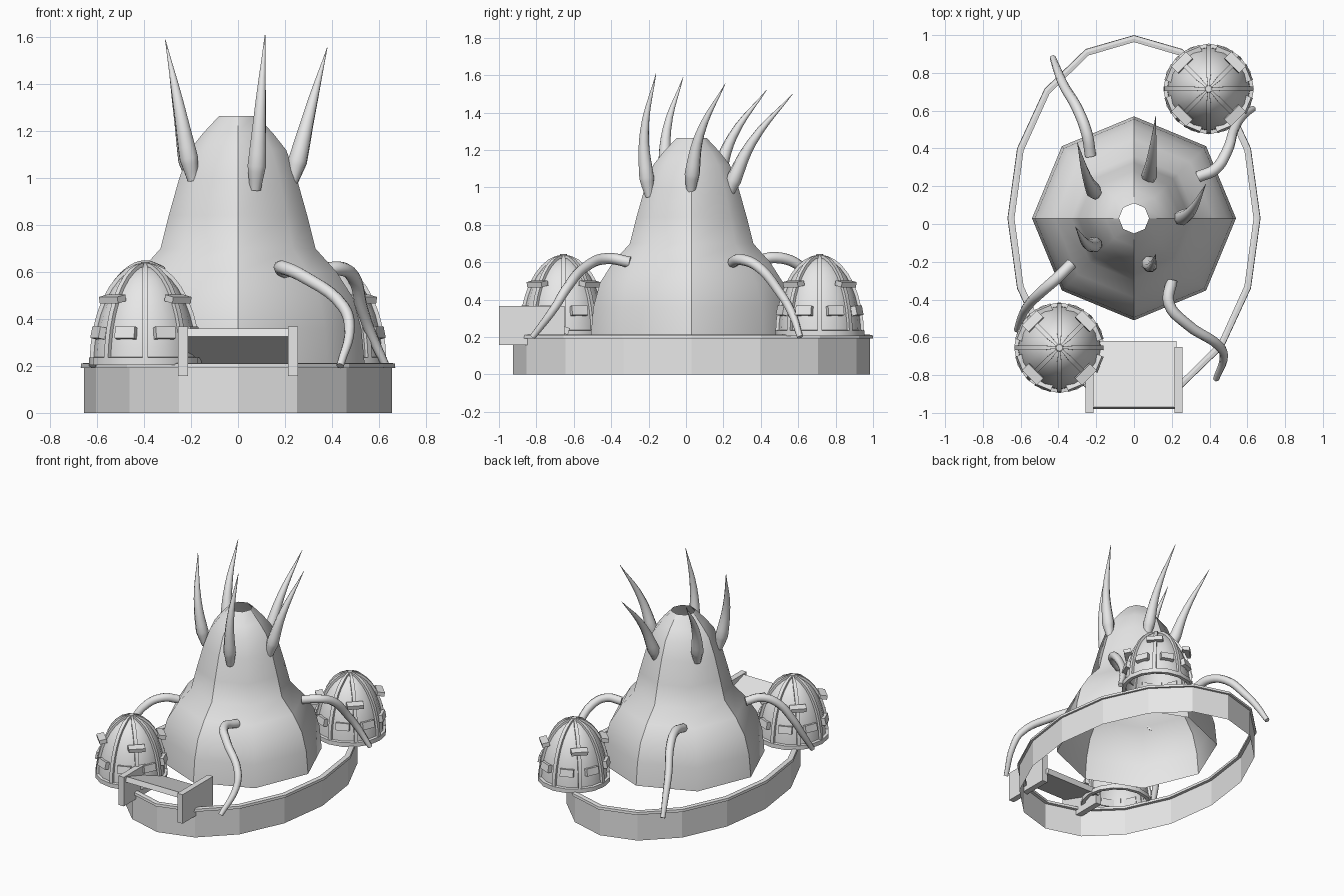
import bpy, bmesh, math
from mathutils import Vector, Matrix

if "Cube" in bpy.data.objects:
    bpy.data.objects.remove(bpy.data.objects["Cube"])

CY = 0.03                                  # centre line of the building
grey = bpy.data.materials.new("plain grey")
grey.diffuse_color = (0.8, 0.8, 0.8, 1)
grey.use_nodes = True
grey.node_tree.nodes["Principled BSDF"].inputs["Base Color"].default_value = grey.diffuse_color


def finish(name, bm, angle=None):
    """Turn a bmesh into an object, optionally smooth below an angle."""
    me = bpy.data.meshes.new(name)
    bm.to_mesh(me)
    bm.free()
    ob = bpy.data.objects.new(name, me)
    bpy.context.collection.objects.link(ob)
    me.materials.append(grey)
    if angle:
        bpy.ops.object.select_all(action='DESELECT')
        ob.select_set(True)
        bpy.context.view_layer.objects.active = ob
        bpy.ops.object.shade_smooth_by_angle(angle=math.radians(angle))
    return ob


def lathe(bm, profile, n, c, ax=0, ay=0, closed=False):
    """Revolve (r, z) points; ax, ay add elliptical radii."""
    rings = []
    for r, z in profile:
        rings.append([bm.verts.new((c[0] + (ax + r) * math.cos(2 * math.pi * i / n),
                                    c[1] + (ay + r) * math.sin(2 * math.pi * i / n), z))
                      for i in range(n)])
    m = len(rings)
    for j in range(m if closed else m - 1):
        a, b = rings[j], rings[(j + 1) % m]
        for i in range(n):
            k = (i + 1) % n
            bm.faces.new((a[i], a[k], b[k], b[i]))


def add_box(bm, size, matrix):
    bmesh.ops.create_cube(bm, size=1, matrix=matrix @ Matrix.Diagonal((*size, 1)))


def tube(name, points, radii, depth):
    """Tapered tube through points."""
    cu = bpy.data.curves.new(name, 'CURVE')
    cu.dimensions = '3D'
    cu.bevel_depth = depth
    cu.bevel_resolution = 2
    cu.resolution_u = 5
    cu.use_fill_caps = True
    sp = cu.splines.new('BEZIER')
    sp.bezier_points.add(len(points) - 1)
    for bp, p, r in zip(sp.bezier_points, points, radii):
        bp.co = p
        bp.radius = r
        bp.handle_left_type = bp.handle_right_type = 'AUTO'
    ob = bpy.data.objects.new(name, cu)
    bpy.context.collection.objects.link(ob)
    cu.materials.append(grey)
    bpy.ops.object.select_all(action='DESELECT')
    ob.select_set(True)
    bpy.context.view_layer.objects.active = ob
    bpy.ops.object.convert(target='MESH')
    bpy.ops.object.shade_smooth_by_angle(angle=math.radians(50))


# Oval foundation wall and its rim
bm = bmesh.new()
lathe(bm, [(0, 0), (0, 0.2)], 16, (0, CY), 0.655, 0.955)
finish("foundation_wall", bm)
bm = bmesh.new()
lathe(bm, [(0.015, 0.192), (0.013, 0.21), (-0.004, 0.213), (-0.022, 0.21), (-0.022, 0.192)],
      16, (0, CY), 0.655, 0.955, closed=True)
finish("foundation_rim", bm)

# Eight-sided hollow mound, creased on its four quarter lines
bm = bmesh.new()
lathe(bm, [(0.54, 0.2), (0.525, 0.36), (0.49, 0.49), (0.42, 0.6), (0.33, 0.7), (0.295, 0.84),
           (0.25, 1.0), (0.205, 1.12), (0.15, 1.19), (0.08, 1.265)], 8, (0, CY))
for f in bm.faces:
    f.smooth = True
for e in bm.edges:
    if all(abs(v.co.x) < 1e-4 for v in e.verts) or all(abs(v.co.y - CY) < 1e-4 for v in e.verts):
        e.smooth = False
finish("mound", bm)

# Two ribbed pods
R, H, Z0 = 0.222, 0.415, 0.21
for tag, c in (("front", (-0.395, -0.655)), ("back", (0.395, 0.715))):
    origin = Matrix.Translation((c[0], c[1], 0))
    arc = [math.radians(a) for a in range(0, 90, 10)] + [math.radians(88)]
    bm = bmesh.new()
    lathe(bm, [(R * math.cos(t), Z0 + H * math.sin(t)) for t in arc], 16, c)
    finish(tag + "_pod_dome", bm, 40)

    # ribs running over the dome
    bm = bmesh.new()
    for k in range(8):
        spin = origin @ Matrix.Rotation(k * math.pi / 4, 4, 'Z')
        prev = None
        for t in arc:
            w = 0.012 if t < 1.3 else 0.007
            sec = [bm.verts.new(spin @ Vector(((R + o) * math.cos(t), s * w,
                                               Z0 + (H + o) * math.sin(t))))
                   for o, s in ((-0.01, -1), (0.015, -1), (0.015, 1), (-0.01, 1))]
            if prev:
                for i in range(4):
                    j = (i + 1) % 4
                    bm.faces.new((prev[i], prev[j], sec[j], sec[i]))
            else:
                bm.faces.new(sec)
            prev = sec
        bm.faces.new(prev[::-1])
    bmesh.ops.recalc_face_normals(bm, faces=bm.faces)
    finish(tag + "_pod_ribs", bm, 30)

    # base hoop and top cap
    bm = bmesh.new()
    lathe(bm, [(0.24, 0.205), (0.24, 0.235), (0.215, 0.238), (0.215, 0.205)], 16, c, closed=True)
    finish(tag + "_pod_hoop", bm, 30)
    bm = bmesh.new()
    bmesh.ops.create_cone(bm, cap_ends=True, segments=8, radius1=0.024, radius2=0.018, depth=0.02,
                          matrix=origin @ Matrix.Translation((0, 0, 0.633)))
    finish(tag + "_pod_cap", bm)

    # window hoods: eight low between ribs, four high on the diagonals
    bm = bmesh.new()
    for k in range(8):
        spin = origin @ Matrix.Rotation((k + 0.5) * math.pi / 4, 4, 'Z')
        add_box(bm, (0.035, 0.09, 0.05), spin @ Matrix.Translation((0.213, 0, 0.34))
                @ Matrix.Rotation(-0.2, 4, 'Y'))
    for k in range(4):
        spin = origin @ Matrix.Rotation((k + 0.5) * math.pi / 2, 4, 'Z')
        add_box(bm, (0.05, 0.11, 0.028), spin @ Matrix.Translation((0.197, 0, 0.485))
                @ Matrix.Rotation(0.2, 4, 'Y'))
    finish(tag + "_pod_hoods", bm)

# Front gateway: two side plates and a sloping slab
for side, x in (("left", -0.235), ("right", 0.235)):
    bm = bmesh.new()
    add_box(bm, (0.042, 0.35, 0.21), Matrix.Translation((x, -0.825, 0.262)))
    finish(side + "_gate_plate", bm)
bm = bmesh.new()
add_box(bm, (0.45, 0.365, 0.037), Matrix.Translation((0, -0.8, 0.286))
        @ Matrix.Rotation(math.radians(-18), 4, 'X'))
finish("gate_slab", bm)

# Four drooping tendrils
tendrils = {
    "front_right": [(0.2, -0.3, 0.6), (0.185, -0.42, 0.62), (0.28, -0.53, 0.58),
                    (0.45, -0.645, 0.45), (0.475, -0.7, 0.36), (0.435, -0.82, 0.2)],
    "back_right": [(0.34, 0.25, 0.6), (0.43, 0.29, 0.615), (0.49, 0.38, 0.58),
                   (0.53, 0.5, 0.44), (0.57, 0.565, 0.33), (0.63, 0.61, 0.2)],
    "back_left": [(-0.23, 0.36, 0.6), (-0.25, 0.48, 0.625), (-0.3, 0.61, 0.58),
                  (-0.37, 0.73, 0.44), (-0.4, 0.8, 0.34), (-0.43, 0.88, 0.2)],
    "front_left": [(-0.33, -0.21, 0.6), (-0.4, -0.28, 0.62), (-0.48, -0.35, 0.58),
                   (-0.56, -0.43, 0.44), (-0.59, -0.48, 0.34), (-0.62, -0.56, 0.2)],
}
for name, pts in tendrils.items():
    tube(name + "_tendril", pts, (1, 1, 0.95, 0.85, 0.75, 0.55), 0.03)

# Five curved spikes: root and tip, bowed toward the front
spikes = [((-0.2, 0.16, 1.01), (-0.3, 0.43, 1.52)), ((0.075, 0.23, 0.97), (0.115, 0.57, 1.5)),
          ((0.235, 0.03, 1.0), (0.38, 0.21, 1.555)), ((-0.195, -0.1, 1.01), (-0.31, -0.015, 1.59)),
          ((0.075, -0.195, 0.97), (0.115, -0.16, 1.61))]
for n, (a, b) in enumerate(spikes):
    a, b = Vector(a), Vector(b)
    mid = (a + b) / 2 + Vector((0, -0.045, 0.01))
    start = a - (mid - a).normalized() * 0.02
    low = a.lerp(b, 0.13) + Vector((0, -0.02, 0))
    tube("spike_%d" % (n + 1), [start, low, mid, b], (0.6, 1, 0.6, 0.03), 0.042)
